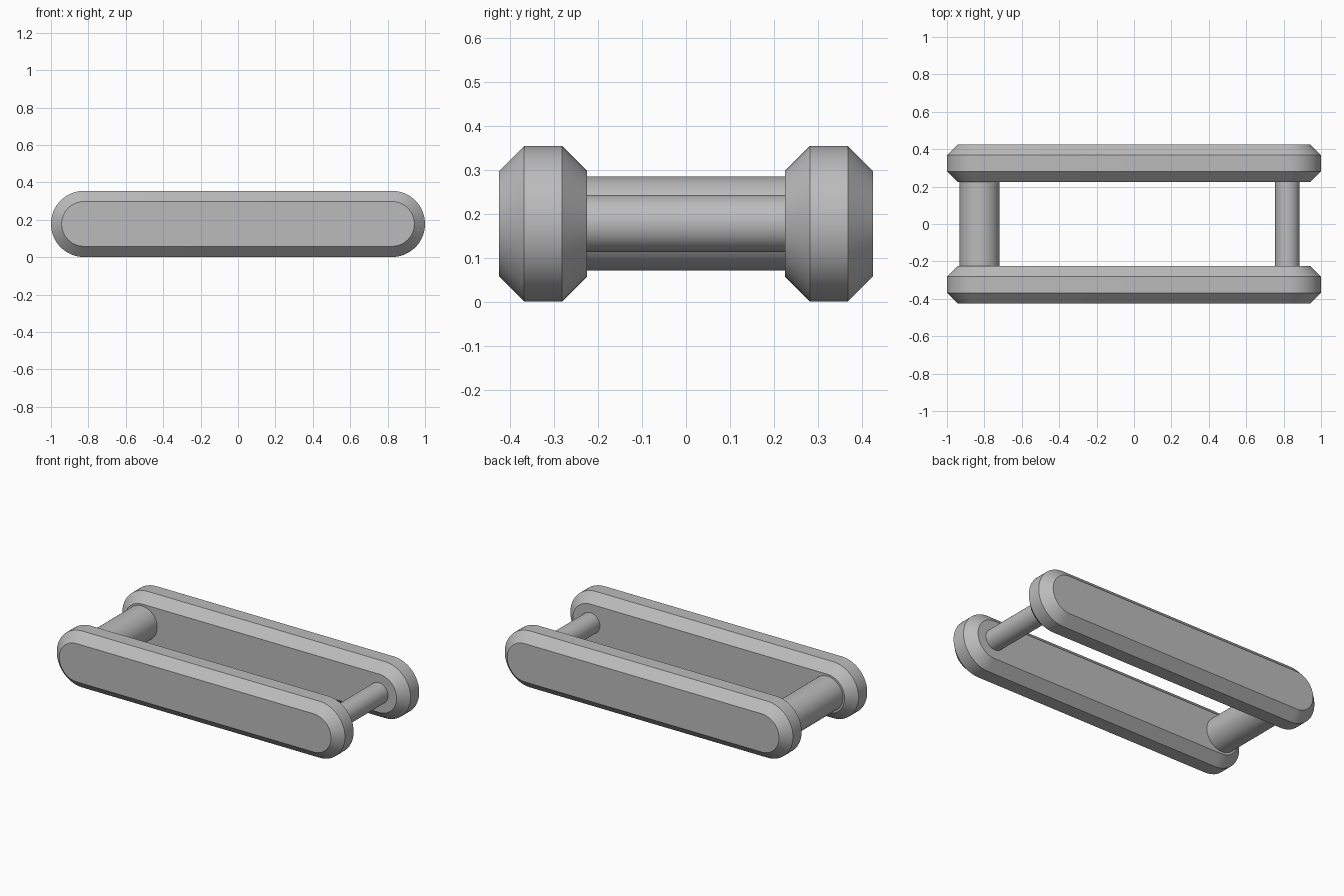
import bpy, bmesh, math
from mathutils import Matrix

if "Cube" in bpy.data.objects:
    bpy.data.objects.remove(bpy.data.objects["Cube"], do_unlink=True)

grey = bpy.data.materials.new("plain_grey")
grey.use_nodes = True
colour = (0.5, 0.5, 0.5, 1)
grey.diffuse_color = colour
grey.node_tree.nodes["Principled BSDF"].inputs["Base Color"].default_value = colour

RADIUS, REACH, MID_Z = 0.177, 0.823, 0.178
INNER, OUTER, CHAMFER = 0.225, 0.425, 0.057


def finish(name, bm):
    bmesh.ops.recalc_face_normals(bm, faces=bm.faces)
    mesh = bpy.data.meshes.new(name)
    bm.to_mesh(mesh)
    bm.free()
    mesh.materials.append(grey)
    obj = bpy.data.objects.new(name, mesh)
    bpy.context.collection.objects.link(obj)
    bpy.ops.object.select_all(action='DESELECT')
    obj.select_set(True)
    bpy.context.view_layer.objects.active = obj
    bpy.ops.object.shade_smooth_by_angle(angle=math.radians(30))


def stadium(bm, radius, y, steps=32):
    """Closed ring of vertices with a rounded end on each side."""
    ring = []
    for side in (1, -1):
        for i in range(steps + 1):
            a = math.pi * (i / steps - 0.5)
            ring.append(bm.verts.new((side * (REACH + radius * math.cos(a)), y,
                                      MID_Z + side * radius * math.sin(a))))
    return ring


def side_plate(name, side):
    """Rounded bar with chamfered rims on both faces."""
    bm = bmesh.new()
    small = RADIUS - CHAMFER
    rings = [stadium(bm, r, side * y) for r, y in (
        (small, INNER), (RADIUS, INNER + CHAMFER),
        (RADIUS, OUTER - CHAMFER), (small, OUTER))]
    for a, b in zip(rings, rings[1:]):
        for i in range(len(a)):
            j = (i + 1) % len(a)
            bm.faces.new((a[i], a[j], b[j], b[i]))
    bm.faces.new(rings[0])
    bm.faces.new(rings[-1])
    finish(name, bm)


def pin(name, x, radius):
    """Round cross pin seated in both plates."""
    bm = bmesh.new()
    bmesh.ops.create_cone(
        bm, cap_ends=True, segments=64, radius1=radius, radius2=radius,
        depth=2 * INNER + 0.02,
        matrix=Matrix.Translation((x, 0, MID_Z + 0.001)) @ Matrix.Rotation(math.pi / 2, 4, 'X'))
    finish(name, bm)


side_plate("front_plate", -1)
side_plate("back_plate", 1)
pin("thick_pin", -0.825, 0.107)
pin("thin_pin", 0.82, 0.065)
